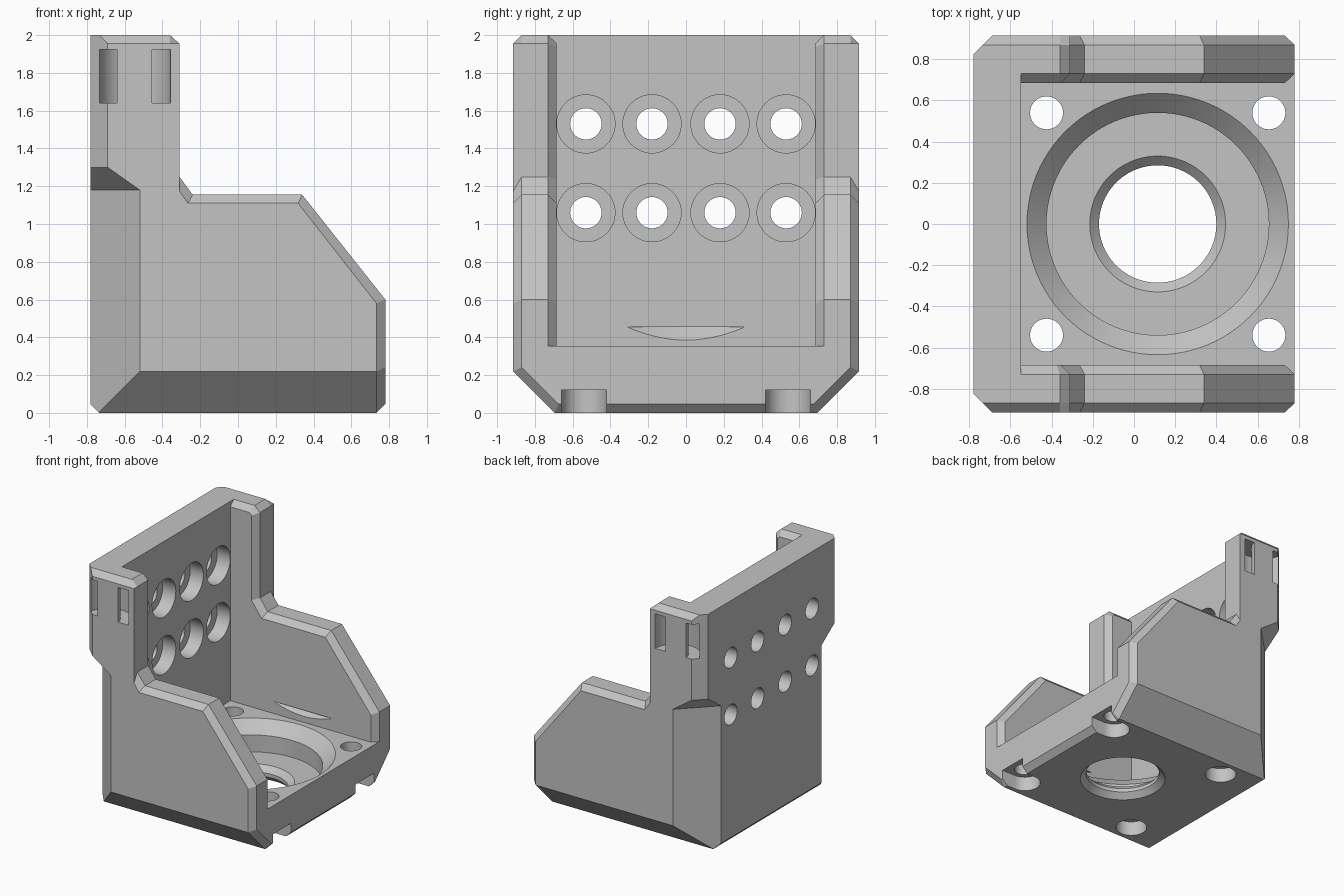
import bpy, bmesh, math
from mathutils import Vector

if "Cube" in bpy.data.objects:
    bpy.data.objects.remove(bpy.data.objects["Cube"], do_unlink=True)

grey = bpy.data.materials.new("light_grey")
grey.use_nodes = True
grey.diffuse_color = (0.55, 0.55, 0.55, 1)
grey.node_tree.nodes["Principled BSDF"].inputs["Base Color"].default_value = (0.55, 0.55, 0.55, 1)

W, T, C = 0.915, 0.685, 0.045      # outer half width, inner half width, chamfer
ROOT = math.sqrt(2)


def finish(name, bm):
    bmesh.ops.remove_doubles(bm, verts=bm.verts, dist=1e-5)
    bmesh.ops.recalc_face_normals(bm, faces=bm.faces)
    mesh = bpy.data.meshes.new(name)
    bm.to_mesh(mesh)
    bm.free()
    mesh.materials.append(grey)
    obj = bpy.data.objects.new(name, mesh)
    bpy.context.collection.objects.link(obj)
    return obj


def loft(name, rings):
    """Skin matching rings of points and cap both ends."""
    bm = bmesh.new()
    loops = [[bm.verts.new(p) for p in ring] for ring in rings]
    n = len(loops[0])
    for a, b in zip(loops, loops[1:]):
        for i in range(n):
            j = (i + 1) % n
            bm.faces.new((a[i], a[j], b[j], b[i]))
    bm.faces.new(loops[0])
    bm.faces.new(loops[-1])
    return finish(name, bm)


def box(name, x, y, z):
    return loft(name, [[(x[0], y[0], h), (x[1], y[0], h), (x[1], y[1], h), (x[0], y[1], h)] for h in z])


def lathe(name, profile, origin, along_x=False, steps=64):
    """Revolve a closed (radius, height) profile round a z or x axis."""
    bm = bmesh.new()
    rows = []
    for k in range(steps):
        c, s = math.cos(math.tau * k / steps), math.sin(math.tau * k / steps)
        pts = [Vector((h, r * c, r * s)) if along_x else Vector((r * c, r * s, h)) for r, h in profile]
        rows.append([bm.verts.new(p + Vector(origin)) for p in pts])
    n = len(profile)
    for k in range(steps):
        a, b = rows[k], rows[(k + 1) % steps]
        for i in range(n):
            j = (i + 1) % n
            bm.faces.new((a[i], a[j], b[j], b[i]))
    return finish(name, bm)


def half_space(name, normal, d):
    """Large block filling everything beyond the plane normal . p = d."""
    normal = Vector(normal)
    d /= normal.length
    normal.normalize()
    bm = bmesh.new()
    bmesh.ops.create_cube(bm, size=6)
    turn = normal.to_track_quat('Z', 'Y')
    for v in bm.verts:
        v.co = turn @ v.co + normal * (d + 3)
    return finish(name, bm)


# Back plate and floor
body = box("bracket_body", (-0.78, -0.55), (-0.75, 0.75), (0, 2))
adds = [box("floor", (-0.78, 0.78), (-0.75, 0.75), (0, 0.355))]

# Side walls: chamfered profile, skinned across the wall thickness
full = [(-0.78, 0), (-0.78, 2), (-0.36, 2), (-0.31, 1.955), (-0.31, 1.25),
        (-0.24, 1.155), (0.34, 1.155), (0.78, 0.6), (0.78, 0)]
low = [(-0.265, 1.11), (0.318, 1.11), (0.733, 0.58), (0.733, 0)]
outer = [(-0.78, 0), (-0.78, 1.955), (-0.36, 1.955), (-0.31, 1.955), (-0.31, 1.175)] + low
inner = [(-0.78, 0), (-0.78, 1.955), (-0.375, 1.955), (-0.355, 1.935), (-0.355, 1.235)] + low
for side, label in ((-1, "front_wall"), (1, "rear_wall")):
    layers = ((T, inner), (T + C, full), (W - C, full), (W, outer))
    adds.append(loft(label, [[(x, side * y, z) for x, z in ring] for y, ring in layers]))

cuts = []
# Bottom edge chamfers at both ends
cuts.append(half_space("end_bevel", (1, 0, -1), 0.733))
cuts.append(half_space("back_bevel", (-1, 0, -1), 0.735))
for side in (-1, 1):
    # Large lower bevels and the chamfer where they meet the open end
    cuts.append(half_space("side_bevel", (0, side, -1), 0.695))
    cuts.append(half_space("bevel_end", (1, side / ROOT, -1 / ROOT), 0.733 + 0.695 / ROOT))

    # Back corners: shallow above, deep below, with a sloped underside
    corner = [(1.435, -0.2), (1.435, 1.18), (1.605, 1.30), (1.605, 2.5), (2.5, 2.5), (2.5, -0.2)]
    cuts.append(loft("corner_cut", [[((-s + t) / 2, side * (s + t) / 2, z) for s, z in corner]
                                    for t in (-2, 2)]))

    # Curved strap channels in the towers
    ring = [(0.093, 1.64), (0.19, 1.64), (0.19, 1.925), (0.093, 1.925)]
    cuts.append(lathe("strap_channel", ring, (-0.548, side * W, 0)))

    # Floor screw holes, recessed underneath; those at the open end run out
    y = side * 0.54
    for x in (-0.425, 0.655):
        cuts.append(lathe("floor_hole", [(0, -0.1), (0.08, -0.1), (0.08, 0.5), (0, 0.5)], (x, y, 0)))
    cuts.append(lathe("recess", [(0, -0.1), (0.12, -0.1), (0.12, 0.12), (0, 0.12)], (-0.425, y, 0)))
    arc = [math.pi * (0.5 + k / 24) for k in range(25)]
    slot = [(0.655 + 0.12 * math.cos(a), y + 0.12 * math.sin(a)) for a in arc]
    slot += [(1, y - 0.12), (1, y + 0.12)]
    cuts.append(loft("open_recess", [[(px, py, z) for px, py in slot] for z in (-0.1, 0.12)]))

# Stepped central bore
bore = [(0, -0.05), (0.38, -0.05), (0.285, 0.045), (0.285, 0.075), (0.33, 0.12), (0.54, 0.12),
        (0.54, 0.26), (0.735, 0.455), (0, 0.455)]
cuts.append(lathe("central_bore", bore, (0.115, 0, 0), steps=96))

# Counterbored holes through the back plate
plate_hole = [(0, -0.9), (0.083, -0.9), (0.083, -0.67), (0.154, -0.67), (0.154, -0.5), (0, -0.5)]
for z in (1.06, 1.53):
    for y in (-0.53, -0.18, 0.18, 0.53):
        cuts.append(lathe("plate_hole", plate_hole, (0, y, z), along_x=True, steps=48))

# Combine everything into one solid
for parts, operation in ((adds, 'UNION'), (cuts, 'DIFFERENCE')):
    for part in parts:
        part.hide_render = True
        mod = body.modifiers.new(part.name, 'BOOLEAN')
        mod.operation = operation
        mod.solver = 'EXACT'
        mod.object = part
bpy.context.view_layer.update()
solid = bpy.data.meshes.new_from_object(body.evaluated_get(bpy.context.evaluated_depsgraph_get()))
body.modifiers.clear()
body.data = solid
solid.materials.clear()
solid.materials.append(grey)
for poly in solid.polygons:
    poly.material_index = 0
for part in adds + cuts:
    bpy.data.objects.remove(part, do_unlink=True)

# Smooth bores, sharp chamfers
bpy.ops.object.select_all(action='DESELECT')
body.select_set(True)
bpy.context.view_layer.objects.active = body
bpy.ops.object.shade_smooth_by_angle(angle=math.radians(25))
